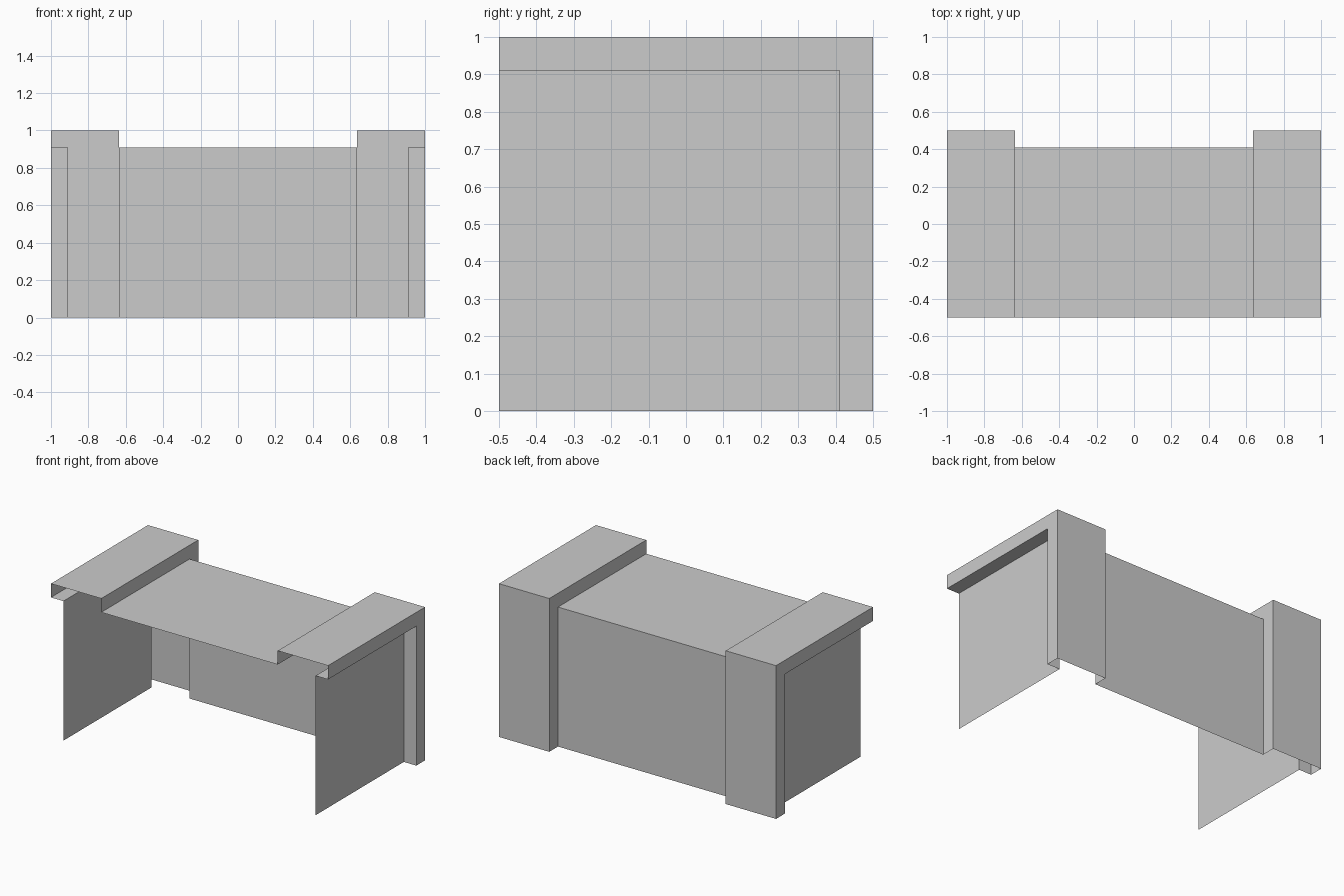
import bpy, bmesh

if "Cube" in bpy.data.objects:
    bpy.data.objects.remove(bpy.data.objects["Cube"])

STEP = 0.09    # how far the raised bands stand proud
BAND = 0.637   # inner edge of each raised band
SIDE = 1 - STEP


def make_object(name, build):
    """Build the right half as open sheets, then mirror across x."""
    bm = bmesh.new()
    build(bm)
    mesh = bpy.data.meshes.new(name)
    bm.to_mesh(mesh)
    bm.free()
    obj = bpy.data.objects.new(name, mesh)
    bpy.context.collection.objects.link(obj)
    mirror = obj.modifiers.new("mirror", "MIRROR")
    mirror.use_axis[0] = True
    mirror.use_clip = True
    return obj


# Cover: stepped profile (x, inset) folded over the top and down the back
def folded_cover(bm):
    profile = [(0, STEP), (BAND, STEP), (BAND, 0), (1, 0), (1, STEP), (SIDE, STEP)]
    rows = []
    for x, d in profile:
        path = [(-0.5, 1 - d), (0.5 - d, 1 - d), (0.5 - d, 0)]
        rows.append([bm.verts.new((x, y, z)) for y, z in path])
    for a, b in zip(rows, rows[1:]):
        for i in range(2):
            bm.faces.new((a[i], b[i], b[i + 1], a[i + 1]))


# Side panels: recessed sheets under the bands' outer lips
def side_panels(bm):
    corners = [(-0.5, 0), (0.5 - STEP, 0), (0.5 - STEP, 1 - STEP), (-0.5, 1 - STEP)]
    bm.faces.new([bm.verts.new((SIDE, y, z)) for y, z in corners])


make_object("folded_cover", folded_cover)
make_object("side_panels", side_panels)
